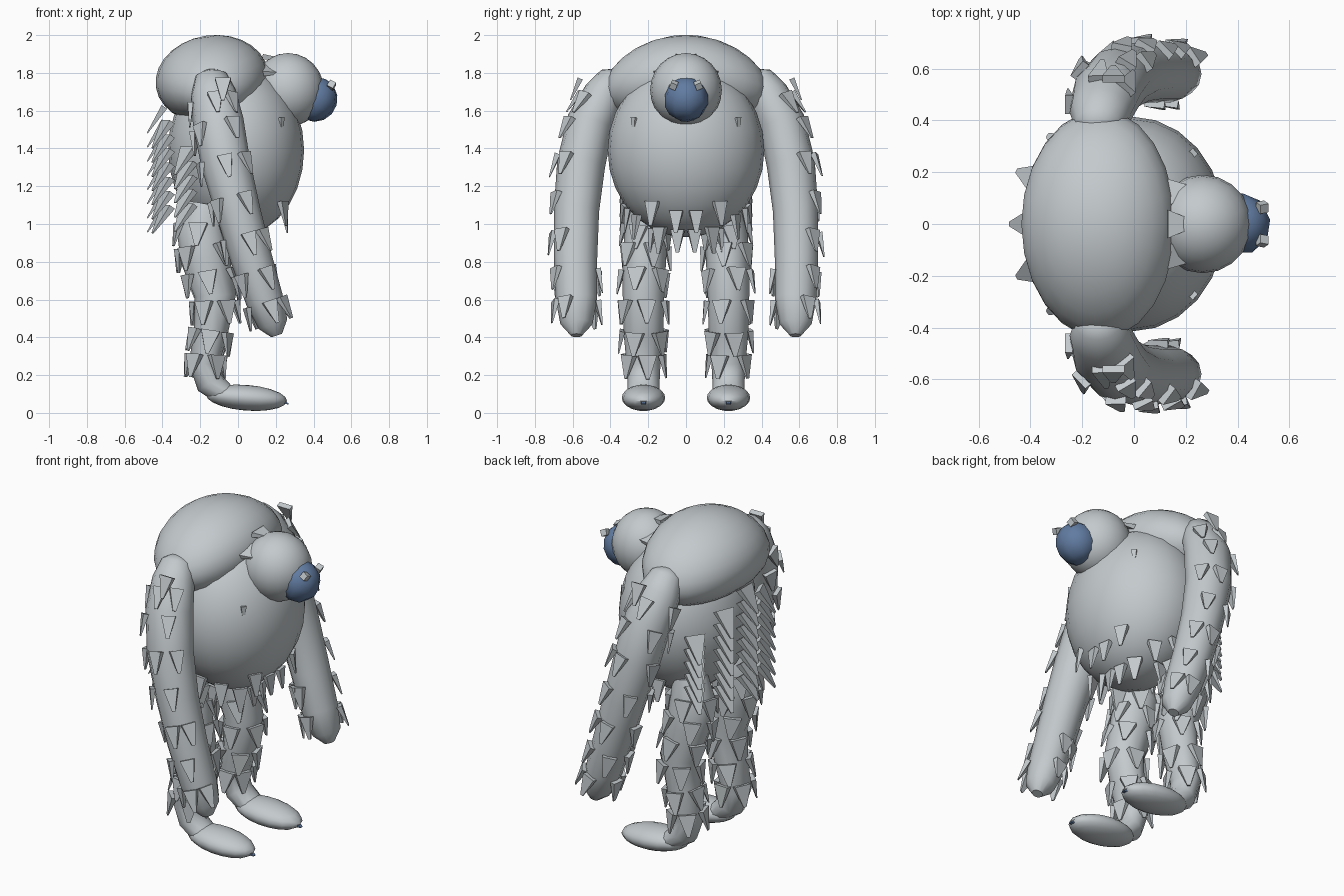
import bpy, bmesh, math, random
from mathutils import Vector, Matrix

random.seed(4)
if "Cube" in bpy.data.objects:
    bpy.data.objects.remove(bpy.data.objects["Cube"])


def material(name, rgb):
    m = bpy.data.materials.new(name)
    m.use_nodes = True
    m.diffuse_color = (*rgb, 1)
    m.node_tree.nodes["Principled BSDF"].inputs["Base Color"].default_value = (*rgb, 1)
    return m


GREY = material("fur grey", (0.55, 0.59, 0.61))
BLUE = material("muzzle blue", (0.12, 0.20, 0.36))


def finish(bm, name, mat, smooth=True, side=1):
    # side = -1 mirrors the part to the right
    for v in bm.verts:
        v.co.y *= side
    bmesh.ops.recalc_face_normals(bm, faces=bm.faces)
    mesh = bpy.data.meshes.new(name)
    bm.to_mesh(mesh)
    bm.free()
    mesh.materials.append(mat)
    obj = bpy.data.objects.new(name, mesh)
    bpy.context.collection.objects.link(obj)
    if smooth:
        bpy.ops.object.select_all(action='DESELECT')
        obj.select_set(True)
        bpy.context.view_layer.objects.active = obj
        bpy.ops.object.shade_smooth_by_angle(angle=math.radians(50))


def ellipsoid(name, centre, radii, mat, segments=20, rings=12, sag=0, tilt=0, side=1):
    bm = bmesh.new()
    bmesh.ops.create_uvsphere(bm, u_segments=segments, v_segments=rings, radius=1)
    for v in bm.verts:
        drop = sag * v.co.y ** 2
        v.co = Vector(v.co[i] * radii[i] for i in range(3))
        v.co.z -= drop
    bmesh.ops.rotate(bm, verts=bm.verts, matrix=Matrix.Rotation(tilt, 3, 'Y'))
    bmesh.ops.translate(bm, verts=bm.verts, vec=centre)
    finish(bm, name, mat, True, side)


def frames(path):
    # position, tangent, outward axis, forward axis and radii at each path point
    pts = [Vector(p[:3]) for p in path]
    for i, p in enumerate(pts):
        t = (pts[min(i + 1, len(pts) - 1)] - pts[max(i - 1, 0)]).normalized()
        depth = t.cross(Vector((0, 1, 0))).normalized()
        yield p, t, depth.cross(t), depth, path[i][3], path[i][4]


def limb(name, path, mirror, sides=12):
    bm = bmesh.new()
    rings = []
    for p, t, side, depth, ws, wd in frames(path):
        angles = [2 * math.pi * k / sides for k in range(sides)]
        rings.append([bm.verts.new(p + side * ws * math.cos(a) + depth * wd * math.sin(a))
                      for a in angles])
    for a, b in zip(rings, rings[1:]):
        for k in range(sides):
            n = (k + 1) % sides
            bm.faces.new((a[k], a[n], b[n], b[k]))
    bm.faces.new(rings[0])
    bm.faces.new(rings[-1])
    finish(bm, name, GREY, True, mirror)


def tuft(bm, base, direction, normal, length=0.125, width=0.085, thick=0.03):
    # tapered wedge, wide at its root and narrow at the tip
    d = direction.normalized()
    across = d.cross(normal).normalized()
    n = across.cross(d)
    ends = []
    for at, w, t in ((0, width, thick), (length, 0.018, 0.006)):
        ends.append([bm.verts.new(base + d * at + across * sx * w / 2 + n * sn * t / 2)
                     for sx, sn in ((-1, -1), (1, -1), (1, 1), (-1, 1))])
    a, b = ends
    bm.faces.new(a)
    bm.faces.new(b)
    for k in range(4):
        n2 = (k + 1) % 4
        bm.faces.new((a[k], a[n2], b[n2], b[k]))


def limb_tufts(name, path, mirror, start, stop, levels, width, fan):
    # staggered rings of tufts between two path positions; fan gives angles in degrees
    bm = bmesh.new()
    data = list(frames(path))
    for j in range(levels):
        f = start + (stop - start) * j / (levels - 1)
        i, u = int(f), f % 1
        p, t, side, depth, ws, wd = (x + (y - x) * u for x, y in zip(data[i], data[i + 1]))
        for deg in fan(j):
            a = math.radians(deg + random.uniform(-10, 10))
            out = (side * math.cos(a) + depth * math.sin(a)).normalized()
            base = p + side * ws * math.cos(a) + depth * wd * math.sin(a)
            tuft(bm, base + out * 0.006, t + out * 0.17, out, width=width)
    finish(bm, name, GREY, False, mirror)


# Torso, shoulder hump and head
BODY_C, BODY_R = Vector((-0.01, 0, 1.39)), Vector((0.36, 0.415, 0.46))
ellipsoid("body", BODY_C, BODY_R, GREY, 24, 14)
ellipsoid("shoulder_hump", (-0.138, 0, 1.767), (0.30, 0.442, 0.232), GREY, 24, 14, 0.065, -0.15)
ellipsoid("head", (0.265, 0, 1.71), (0.19, 0.19, 0.195), GREY)
ellipsoid("muzzle", (0.41, 0, 1.66), (0.118, 0.12, 0.12), BLUE, 9, 7, tilt=0.5)

# Limb paths: position, side radius, depth radius
ARM = [(-0.14, 0.36, 1.805, 0.03, 0.04), (-0.14, 0.38, 1.775, 0.08, 0.09),
       (-0.13, 0.43, 1.69, 0.11, 0.12), (-0.105, 0.505, 1.54, 0.125, 0.135),
       (-0.065, 0.555, 1.32, 0.128, 0.13), (0.0, 0.58, 1.07, 0.12, 0.118),
       (0.07, 0.585, 0.82, 0.115, 0.11), (0.14, 0.58, 0.60, 0.11, 0.10),
       (0.185, 0.58, 0.47, 0.085, 0.08), (0.205, 0.58, 0.41, 0.03, 0.03)]
LEG = [(-0.17, 0.20, 1.10, 0.09, 0.10), (-0.195, 0.21, 0.97, 0.115, 0.13),
       (-0.175, 0.22, 0.82, 0.115, 0.13), (-0.12, 0.225, 0.62, 0.11, 0.11),
       (-0.145, 0.225, 0.42, 0.105, 0.09), (-0.18, 0.225, 0.26, 0.09, 0.08),
       (-0.15, 0.225, 0.16, 0.085, 0.075), (-0.06, 0.225, 0.09, 0.085, 0.06),
       (0.03, 0.225, 0.075, 0.05, 0.03)]


def arm_fan(j):
    outer = (-110, -40, 35) if j % 2 else (-80, 5, 50)
    return outer + ((180, -145) if j > 4 else ())


def leg_fan(j):
    return [j * 36 + k * 72 for k in range(5)]


for s, word in ((1, "left"), (-1, "right")):
    limb(word + "_arm", ARM, s)
    limb(word + "_leg", LEG, s)
    ellipsoid(word + "_foot", (0.045, 0.225, 0.08), (0.215, 0.115, 0.068), GREY, 16, 10, tilt=0.08, side=s)
    limb_tufts(word + "_arm_tufts", ARM, s, 2.3, 7.1, 7, 0.08, arm_fan)
    limb_tufts(word + "_leg_tufts", LEG, s, 0.8, 4.7, 6, 0.1, leg_fan)
    # Loose tuft standing off the shoulder
    bm = bmesh.new()
    tuft(bm, Vector((-0.08, 0.56, 1.77)), Vector((0, 0.45, -1)), Vector((0, 1, 0.45)))
    finish(bm, word + "_shoulder_tuft", GREY, False, s)
    # Small cube eye on the muzzle
    bm = bmesh.new()
    bmesh.ops.create_cube(bm, size=0.036)
    bmesh.ops.rotate(bm, verts=bm.verts, matrix=Matrix.Rotation(0.4, 3, 'X') @ Matrix.Rotation(0.5, 3, 'Y'))
    bmesh.ops.translate(bm, verts=bm.verts, vec=(0.495, 0.065, 1.735))
    finish(bm, word + "_eye", GREY, False, s)
    # Toe claw
    bm = bmesh.new()
    tuft(bm, Vector((0.235, 0.225, 0.06)), Vector((1, 0, -0.4)), Vector((0, 0, 1)), 0.035, 0.03, 0.02)
    finish(bm, word + "_toe_claw", BLUE, False, s)

# Hanging fur down the back: columns of overlapping tufts
bm = bmesh.new()
for y, x, top, count in ((0, -0.39, 1.62, 8), (0.17, -0.37, 1.54, 7), (0.29, -0.26, 1.4, 5)):
    for s in ((1, -1) if y else (1,)):
        for k in range(count):
            n = Vector((-1, s * y * 2.5, 0)).normalized()
            base = Vector((x, s * y, top - k * 0.075))
            tuft(bm, base, n * 0.65 - Vector((0, 0, 1)), n, 0.165, 0.115, 0.035)
finish(bm, "back_fur", GREY, False)

# Fur around the lower body and loose tufts at the chest: azimuth, height angle, length
bm = bmesh.new()
spots = [(32, -36, 0.13), (10, -44, 0.12), (15, -66, 0.12), (70, -48, 0.13), (95, -42, 0.13),
         (125, -45, 0.14), (150, -50, 0.14), (45, -62, 0.14), (100, -64, 0.14), (45, 22, 0.05)]
for az, el, length in spots:
    for s in (1, -1):
        a, e = math.radians(az), math.radians(el)
        u = Vector((math.cos(a) * math.cos(e), s * math.sin(a) * math.cos(e), math.sin(e)))
        base = BODY_C + u * BODY_R
        n = Vector(u[i] / BODY_R[i] for i in range(3)).normalized()
        tuft(bm, base, Vector((0, 0, -1)) + n * 0.2, n, length, length * 0.6)
finish(bm, "belly_fur", GREY, False)

# Nape tufts between the hump and the head
bm = bmesh.new()
for y in (-0.12, 0, 0.12):
    base = Vector((0.13, y, 1.885 - abs(y) * 0.6))
    tuft(bm, base, Vector((1, y, -0.1)), Vector((0, y * 3, 1)), 0.11, 0.11, 0.03)
finish(bm, "nape_fur", GREY, False)
